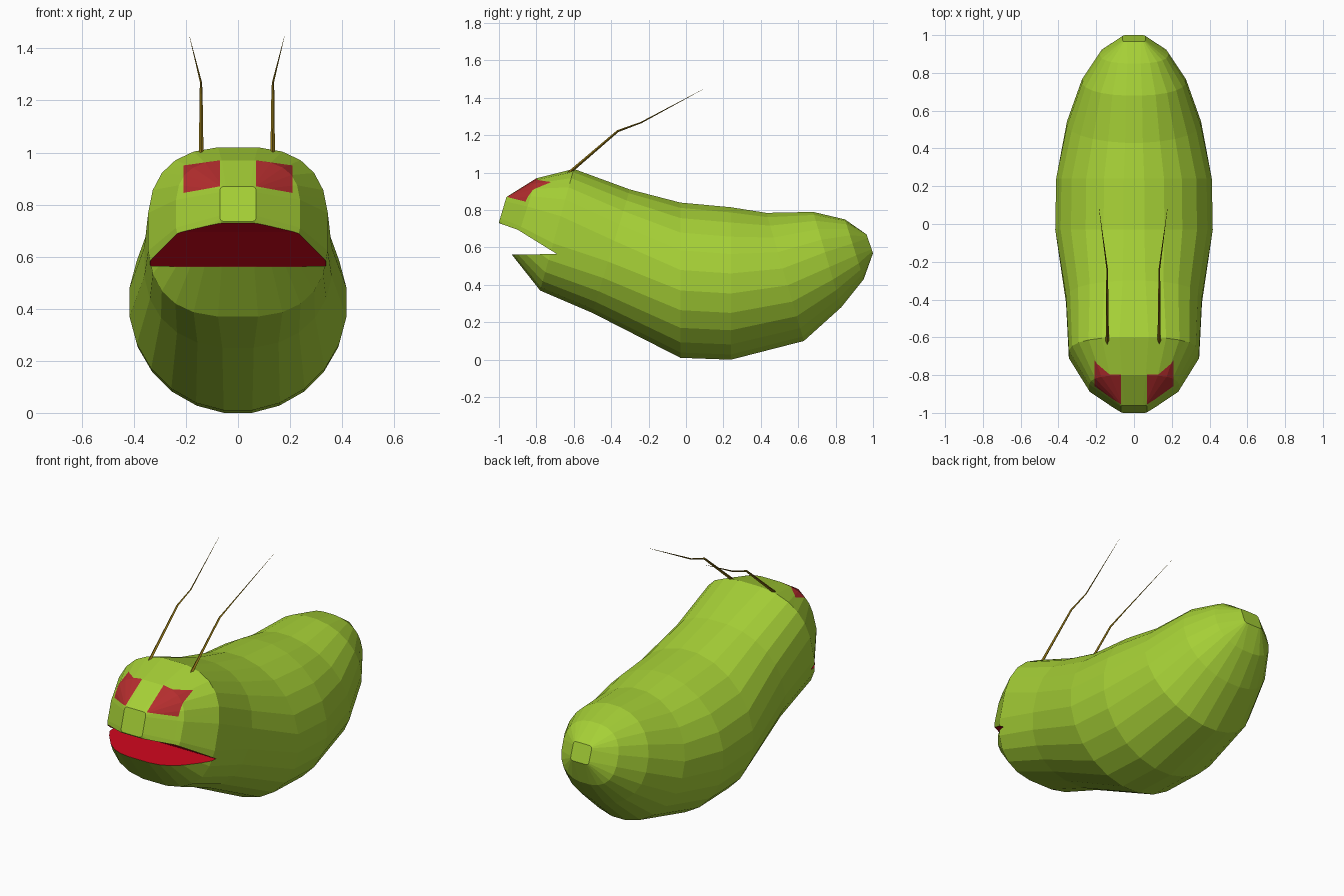
import bpy, bmesh, math
from mathutils import Vector

if "Cube" in bpy.data.objects:
    bpy.data.objects.remove(bpy.data.objects["Cube"])


def material(name, rgb):
    m = bpy.data.materials.new(name)
    m.diffuse_color = (*rgb, 1)
    m.use_nodes = True
    m.node_tree.nodes["Principled BSDF"].inputs["Base Color"].default_value = m.diffuse_color
    return m


green = material("leaf_green", (0.38, 0.63, 0.037))
eye_red = material("eye_red", (0.45, 0.026, 0.027))
mouth_red = material("mouth_red", (0.64, 0.002, 0.013))
brown = material("antenna_brown", (0.27, 0.17, 0.008))
SIDES = 24


def make_object(name, bm, mats):
    bmesh.ops.recalc_face_normals(bm, faces=bm.faces)
    me = bpy.data.meshes.new(name)
    bm.to_mesh(me)
    bm.free()
    ob = bpy.data.objects.new(name, me)
    bpy.context.collection.objects.link(ob)
    for m in mats:
        me.materials.append(m)
    return ob


# Body rings: top (y, z), bottom (y, z), half width, roundness power
rings = [
    (0.965, 0.67, 1.00, 0.57, 0.06, 0.25),
    (0.85, 0.75, 0.95, 0.43, 0.18, 0.8),
    (0.68, 0.79, 0.83, 0.28, 0.275, 0.92),
    (0.43, 0.785, 0.63, 0.10, 0.355, 1.0),
    (0.24, 0.815, 0.24, 0.00, 0.412, 1.0),
    (-0.03, 0.84, -0.03, 0.01, 0.417, 1.0),
    (-0.30, 0.91, -0.50, 0.25, 0.36, 0.88),
    (-0.60, 1.02, -0.78, 0.37, 0.345, 0.74),
    (-0.80, 0.97, -0.93, 0.56, 0.238, 0.66),
    (-0.96, 0.87, -1.00, 0.735, 0.07, 0.2),
]


def power(v, p):
    return math.copysign(abs(v) ** p, v)


bm = bmesh.new()
loops = []
for ty, tz, by, bz, w, p in rings:
    k = math.cos(math.pi / SIDES) ** p
    loop = []
    for i in range(SIDES):
        a = (i + 0.5) * 2 * math.pi / SIDES
        x, t = power(math.sin(a), p) / k, power(math.cos(a), p) / k
        loop.append(bm.verts.new((w * x, (ty + by) / 2 + t * (ty - by) / 2,
                                  (tz + bz) / 2 + t * (tz - bz) / 2)))
    loops.append(loop)
for a, b in zip(loops, loops[1:]):
    for i in range(SIDES):
        j = (i + 1) % SIDES
        bm.faces.new((a[i], a[j], b[j], b[i]))
bm.faces.new(loops[0])
bm.faces.new(loops[-1])


# Eyes: cut the outlines into the head, then colour the faces inside
def cut(side, co, no):
    faces = [f for f in bm.faces if f.calc_center_median().y < -0.62
             and f.calc_center_median().z > 0.75
             and max(v.co.x * side for v in f.verts) > 0.05]
    geom = set(faces)
    for f in faces:
        geom.update(f.edges)
        geom.update(f.verts)
    bmesh.ops.bisect_plane(bm, geom=list(geom), plane_co=co, plane_no=no, dist=1e-5)


for s in (-1, 1):
    cut(s, (0.07 * s, 0, 0), (1, 0, 0))
    cut(s, (0.21 * s, 0, 0), (1, 0, 0))
for s in (-1, 1):
    cut(s, (0.07 * s, 0, 0.87), (0.18 * s, 0, 1))
    cut(s, (0.07 * s, 0, 0.97), (0.14 * s, 0, 1))
for f in bm.faces:
    c = f.calc_center_median()
    d = abs(c.x) - 0.07
    if c.y < -0.6 and 0 < d < 0.14 and 0.87 - 0.18 * d < c.z < 0.97 - 0.14 * d:
        f.material_index = 1
slots = [green, eye_red, mouth_red]
body = make_object("body", bm, slots)

# Mouth: wedge cut across the head, leaving red inner faces
profile = [(-1.2, 0.558), (-0.69, 0.565), (-0.90, 0.695), (-1.2, 0.80)]
bm = bmesh.new()
ends = [[bm.verts.new((x, y, z)) for y, z in profile] for x in (-0.6, 0.6)]
for e in ends:
    bm.faces.new(e)
for i in range(len(profile)):
    j = (i + 1) % len(profile)
    bm.faces.new((ends[0][i], ends[0][j], ends[1][j], ends[1][i]))
for f in bm.faces:
    f.material_index = 2
cutter = make_object("mouth_cutter", bm, slots)
cutter.hide_render = True

mod = body.modifiers.new("mouth", 'BOOLEAN')
mod.operation = 'DIFFERENCE'
mod.solver = 'EXACT'
mod.object = cutter
bpy.context.view_layer.objects.active = body
bpy.ops.object.modifier_apply(modifier=mod.name)
bpy.data.objects.remove(cutter)

# Antennae: thin tapered bent feelers swept backwards
path = [(0.137, -0.665, 0.965, 0.009), (0.138, -0.365, 1.222, 0.006),
        (0.138, -0.24, 1.268, 0.004), (0.182, 0.09, 1.445, 0.0005)]
for name, s in (("left_antenna", -1), ("right_antenna", 1)):
    bm = bmesh.new()
    prev = None
    for x, y, z, r in path:
        ring = []
        for i in range(4):
            a = i * math.pi / 2
            off = Vector((math.cos(a), -0.6 * math.sin(a), 0.8 * math.sin(a))) * r
            ring.append(bm.verts.new(Vector((s * x - 0.004, y, z)) + off))
        if prev:
            for i in range(4):
                j = (i + 1) % 4
                bm.faces.new((prev[i], prev[j], ring[j], ring[i]))
        else:
            bm.faces.new(ring)
        prev = ring
    bm.faces.new(prev)
    make_object(name, bm, [brown])
